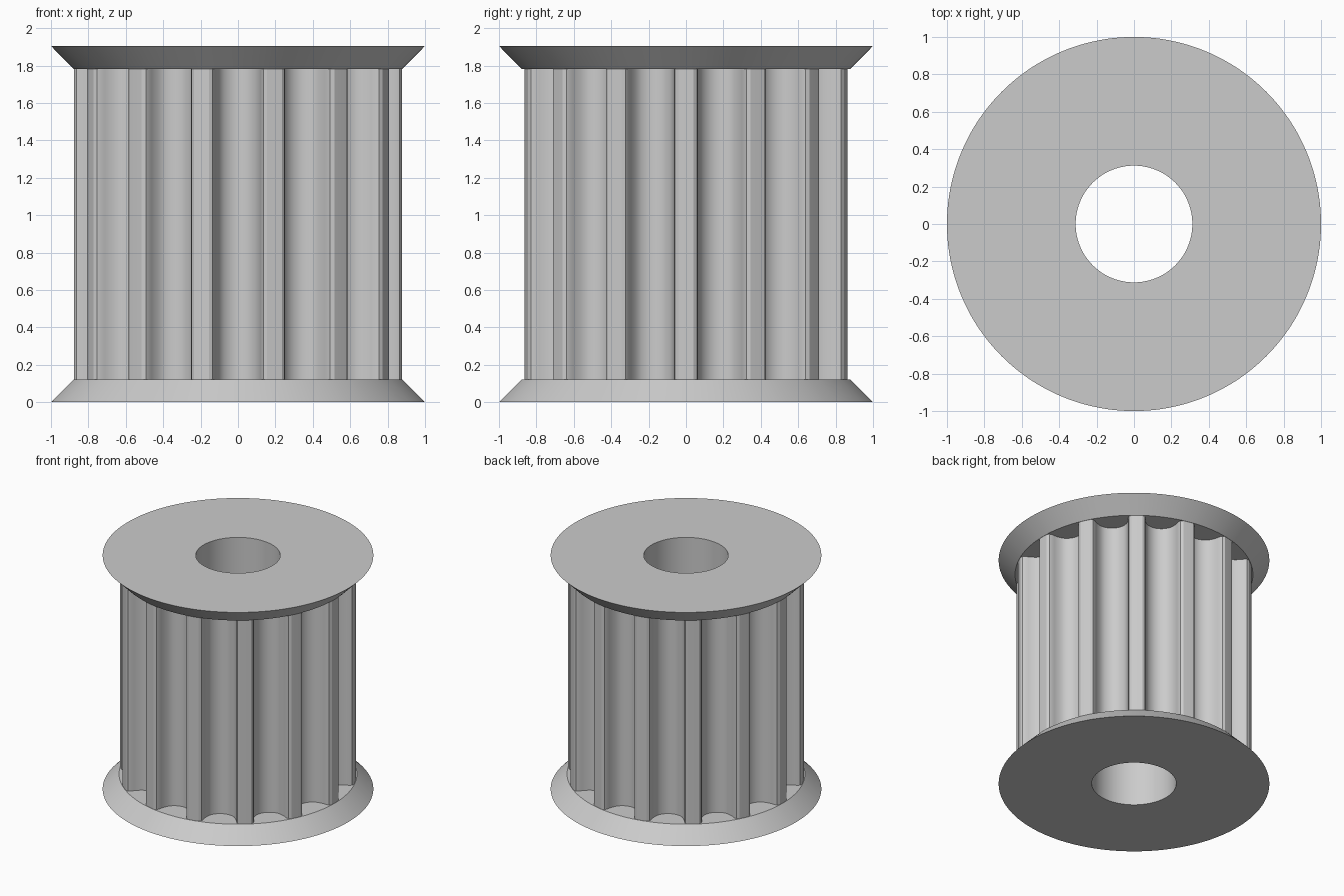
import bpy
import math

cube = bpy.data.objects.get("Cube")
if cube:
    bpy.data.objects.remove(cube, do_unlink=True)

TEETH = 14
PITCH = 2 * math.pi / TEETH
R_TOOTH, R_NECK, R_RIM, R_BORE = 0.877, 0.879, 1.0, 0.312
HEIGHT, FLANGE = 1.905, 0.122
SCALE = 0.2087

# One side of a belt groove: half width and depth, from the mouth to the floor
GROOVE = [(0.747, 0), (0.648, 0.037), (0.598, 0.131), (0.579, 0.238),
          (0.547, 0.343), (0.505, 0.444), (0.452, 0.54), (0.405, 0.593),
          (0.358, 0.637), (0.248, 0.707), (0.127, 0.75), (0, 0.764)]

metal = bpy.data.materials.new("plain_grey")
metal.use_nodes = True
grey = (0.6, 0.6, 0.6, 1)
metal.diffuse_color = grey
metal.node_tree.nodes["Principled BSDF"].inputs["Base Color"].default_value = grey


def tooth_outline():
    """Polar outline (angle, radius) of the toothed core."""
    mouth = math.sqrt(R_TOOTH ** 2 - (GROOVE[0][0] * SCALE) ** 2)
    side = [(w * SCALE, mouth - d * SCALE) for w, d in GROOVE]
    groove = [(-w, r) for w, r in side] + side[-2::-1]
    outline = []
    for k in range(TEETH):
        outline.append((k * PITCH, R_TOOTH))
        for w, r in groove:
            outline.append(((k + 0.5) * PITCH + math.atan2(w, r), math.hypot(w, r)))
    return outline


OUTLINE = tooth_outline()


def ring(z, radius=None):
    """Loop of points at height z: a circle, or the tooth outline if no radius."""
    return [((radius or r) * math.cos(a) * 1.0, (radius or r) * math.sin(a), z)
            for a, r in OUTLINE]


def skin(name, rings):
    """Bridge consecutive rings into one surface."""
    n = len(OUTLINE)
    verts = [p for loop in rings for p in loop]
    faces = []
    for j in range(len(rings) - 1):
        for i in range(n):
            k = (i + 1) % n
            faces.append((j * n + i, j * n + k, (j + 1) * n + k, (j + 1) * n + i))
    mesh = bpy.data.meshes.new(name)
    mesh.from_pydata(verts, [], faces)
    mesh.materials.append(metal)
    obj = bpy.data.objects.new(name, mesh)
    bpy.context.collection.objects.link(obj)
    bpy.ops.object.select_all(action="DESELECT")
    obj.select_set(True)
    bpy.context.view_layer.objects.active = obj
    bpy.ops.object.shade_smooth_by_angle(angle=math.radians(32))
    return obj


low, high = FLANGE, HEIGHT - FLANGE

# Flared flanges, each closing onto the tooth outline
skin("lower_flange", [ring(0, R_BORE), ring(0, R_RIM), ring(low, R_NECK), ring(low)])
skin("upper_flange", [ring(high), ring(high, R_NECK), ring(HEIGHT, R_RIM), ring(HEIGHT, R_BORE)])

# Toothed core and shaft bore
skin("toothed_core", [ring(low), ring(high)])
skin("shaft_bore", [ring(HEIGHT, R_BORE), ring(0, R_BORE)])
